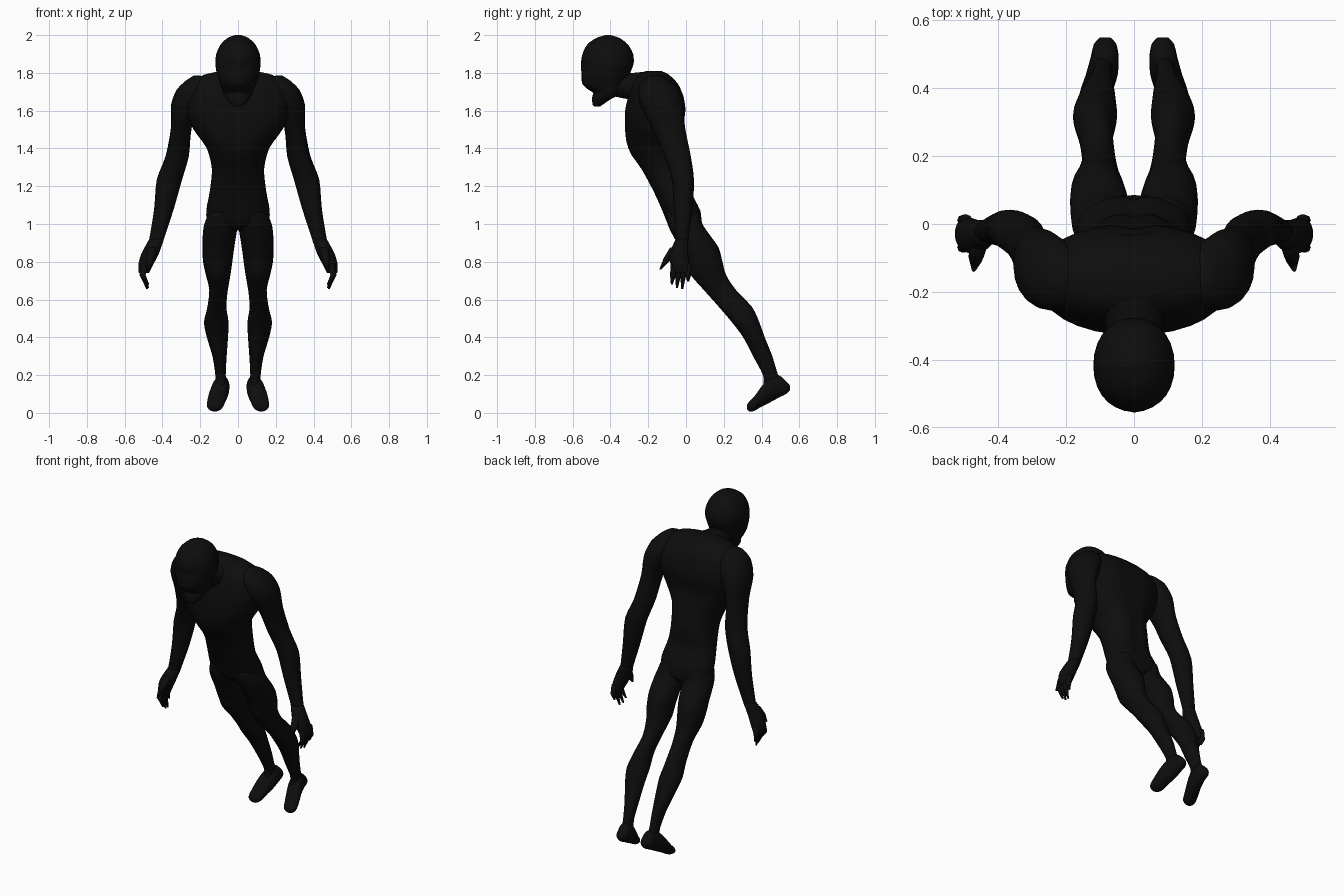
import bpy, bmesh, math
from mathutils import Vector

black = bpy.data.materials.new("near_black")
black.diffuse_color = (0.004, 0.004, 0.004, 1)


def spline(rows, steps=3):
    """Smoothly fill in extra sections between the given ones."""
    out = []
    for i in range(len(rows) - 1):
        p = [rows[max(i - 1, 0)], rows[i], rows[i + 1], rows[min(i + 2, len(rows) - 1)]]
        for s in range(steps):
            t = s / steps
            row = []
            for a, b, c, d in zip(*p):
                m0, m1 = (c - a) * 0.4, (d - b) * 0.4
                row.append((2*t**3 - 3*t**2 + 1)*b + (t**3 - 2*t**2 + t)*m0
                           + (3*t**2 - 2*t**3)*c + (t**3 - t**2)*m1)
            out.append(row)
    return out + [list(rows[-1])]


def finish(bm, name, side):
    for v in bm.verts:
        v.co.x *= side
    bmesh.ops.recalc_face_normals(bm, faces=bm.faces)
    mesh = bpy.data.meshes.new(name)
    bm.to_mesh(mesh)
    bm.free()
    mesh.materials.append(black)
    for p in mesh.polygons:
        p.use_smooth = True
    ob = bpy.data.objects.new(name, mesh)
    bpy.context.collection.objects.link(ob)
    return ob


def loft(name, rows, axis="z", side=1, power=2.0, sides=20, shape=None):
    """Rows are (position, x_min, x_max, other_min, other_max)."""
    bm = bmesh.new()
    rings = []
    for t, x0, x1, o0, o1 in spline(rows):
        ring = []
        for k in range(sides):
            a = 2 * math.pi * k / sides
            c, s = math.cos(a), math.sin(a)
            x = (x0 + x1) / 2 + (x1 - x0) / 2 * math.copysign(abs(c) ** (2 / power), c)
            o = (o0 + o1) / 2 + (o1 - o0) / 2 * math.copysign(abs(s) ** (2 / power), s)
            co = Vector((x, o, t) if axis == "z" else (x, t, o))
            ring.append(bm.verts.new(shape(co, s) if shape else co))
        rings.append(ring)
    for r, q in zip(rings, rings[1:]):
        for k in range(sides):
            j = (k + 1) % sides
            bm.faces.new((r[k], r[j], q[j], q[k]))
    bm.faces.new(rings[0])
    bm.faces.new(rings[-1])
    return finish(bm, name, side)


def digit(name, points, radii, side):
    """Tapered finger following a short path."""
    bm = bmesh.new()
    n, rings = 8, []
    for p, r in zip(points, radii):
        rings.append([bm.verts.new((p[0] + r * math.cos(k * math.tau / n),
                                    p[1] + r * math.sin(k * math.tau / n), p[2]))
                      for k in range(n)])
    for r, q in zip(rings, rings[1:]):
        for k in range(n):
            j = (k + 1) % n
            bm.faces.new((r[k], r[j], q[j], q[k]))
    bm.faces.new(rings[0])
    bm.faces.new(rings[-1])
    return finish(bm, name, side)


def body_grooves(co, s):
    # shallow spine and breastbone furrows
    depth = 0.014 * math.exp(-(co.x / 0.03) ** 2)
    if 1.0 < co.z < 1.72:
        co.y -= depth * max(s, 0)
    if 1.38 < co.z < 1.66:
        co.y -= depth * min(s, 0)
    return co


# Torso
torso = [(z, -w, w, f, b) for z, w, f, b in (
    (0.965, 0.06, -0.05, 0.07), (1.0, 0.155, -0.095, 0.085), (1.07, 0.168, -0.125, 0.08),
    (1.17, 0.15, -0.17, 0.035), (1.29, 0.138, -0.235, 0.035), (1.40, 0.165, -0.31, 0.008),
    (1.50, 0.235, -0.326, -0.014), (1.60, 0.28, -0.325, 0.0), (1.68, 0.285, -0.307, -0.012),
    (1.745, 0.255, -0.285, -0.045), (1.79, 0.18, -0.25, -0.09), (1.81, 0.09, -0.21, -0.13))]
loft("torso", torso, power=2.25, sides=32, shape=body_grooves)

# Neck, running forward from the shoulders
loft("neck", [(y, -w, w, lo, hi) for y, w, lo, hi in (
    (-0.40, 0.065, 1.68, 1.80), (-0.33, 0.078, 1.665, 1.80), (-0.28, 0.09, 1.655, 1.80),
    (-0.20, 0.14, 1.62, 1.808), (-0.14, 0.14, 1.62, 1.806))], axis="y")


def face_shape(co, s):
    # eye hollows below the brow and a mouth crease above the jaw
    if s < -0.2:
        co.y += 0.014 * math.exp(-((abs(co.x) - 0.045) / 0.025) ** 2 - ((co.z - 1.835) / 0.02) ** 2)
        co.y += 0.012 * math.exp(-((co.z - 1.695) / 0.012) ** 2)
    return co


# Head with tapering jaw
loft("head", [(z, -w, w, f, b) for z, w, f, b in (
    (1.622, 0.02, -0.485, -0.455), (1.632, 0.036, -0.495, -0.44), (1.66, 0.06, -0.497, -0.40),
    (1.69, 0.077, -0.50, -0.345), (1.72, 0.087, -0.528, -0.325), (1.745, 0.096, -0.55, -0.312),
    (1.80, 0.113, -0.554, -0.295), (1.85, 0.12, -0.556, -0.277), (1.90, 0.115, -0.548, -0.28),
    (1.95, 0.092, -0.523, -0.307), (1.985, 0.055, -0.475, -0.352), (2.0, 0.015, -0.425, -0.40))],
    sides=28, power=2.1, shape=face_shape)

arm = ((1.785, 0.20, 0.235, -0.19, -0.14), (1.76, 0.16, 0.275, -0.235, -0.09),
       (1.71, 0.16, 0.325, -0.255, -0.04), (1.63, 0.19, 0.355, -0.24, -0.015),
       (1.51, 0.245, 0.355, -0.18, -0.005), (1.36, 0.26, 0.383, -0.115, 0.025),
       (1.235, 0.296, 0.43, -0.075, 0.042), (1.08, 0.34, 0.444, -0.065, 0.035),
       (0.92, 0.392, 0.47, -0.055, 0.012), (0.89, 0.402, 0.48, -0.06, 0.01))
palm = ((0.92, 0.392, 0.47, -0.055, 0.012), (0.84, 0.42, 0.513, -0.088, 0.012),
        (0.78, 0.452, 0.528, -0.08, 0.02), (0.74, 0.472, 0.525, -0.066, 0.018))
leg = ((1.06, 0.03, 0.155, -0.11, 0.075), (1.0, 0.004, 0.178, -0.098, 0.087),
       (0.95, 0.008, 0.186, -0.075, 0.12), (0.876, 0.02, 0.188, -0.035, 0.172),
       (0.80, 0.03, 0.185, 0.0, 0.193), (0.73, 0.04, 0.17, 0.025, 0.212),
       (0.65, 0.054, 0.152, 0.095, 0.265), (0.56, 0.062, 0.162, 0.175, 0.35),
       (0.48, 0.05, 0.18, 0.243, 0.388), (0.40, 0.053, 0.165, 0.303, 0.417),
       (0.30, 0.06, 0.135, 0.355, 0.457), (0.20, 0.065, 0.12, 0.408, 0.488),
       (0.14, 0.06, 0.12, 0.41, 0.52))
foot = ((0.322, 0.11, 0.14, 0.02, 0.042), (0.335, 0.088, 0.16, 0.008, 0.06),
        (0.36, 0.075, 0.165, 0.01, 0.085), (0.40, 0.06, 0.156, 0.033, 0.14),
        (0.44, 0.048, 0.142, 0.053, 0.185), (0.49, 0.045, 0.128, 0.08, 0.20),
        (0.53, 0.052, 0.118, 0.1, 0.168), (0.55, 0.07, 0.1, 0.118, 0.145))
# finger root y, tip x, tip y, tip z
fingers = ((-0.062, 0.475, -0.075, 0.68), (-0.036, 0.475, -0.048, 0.66),
           (-0.010, 0.48, -0.020, 0.655), (0.010, 0.495, 0.012, 0.695))

# Limbs on both sides
for side, word in ((1, "left"), (-1, "right")):
    loft(word + "_arm", arm, side=side)
    loft(word + "_palm", palm, side=side)
    loft(word + "_leg", leg, side=side, sides=24)
    loft(word + "_foot", foot, axis="y", side=side)
    for i, (y, tx, ty, tz) in enumerate(fingers):
        digit(f"{word}_finger_{i + 1}",
              [(0.495, y, 0.79), (0.505, (y + ty) / 2, 0.73), (tx, ty, tz)],
              (0.019, 0.016, 0.005), side)
    digit(word + "_thumb", [(0.455, -0.06, 0.875), (0.465, -0.095, 0.82), (0.472, -0.135, 0.76)],
          (0.025, 0.023, 0.006), side)
